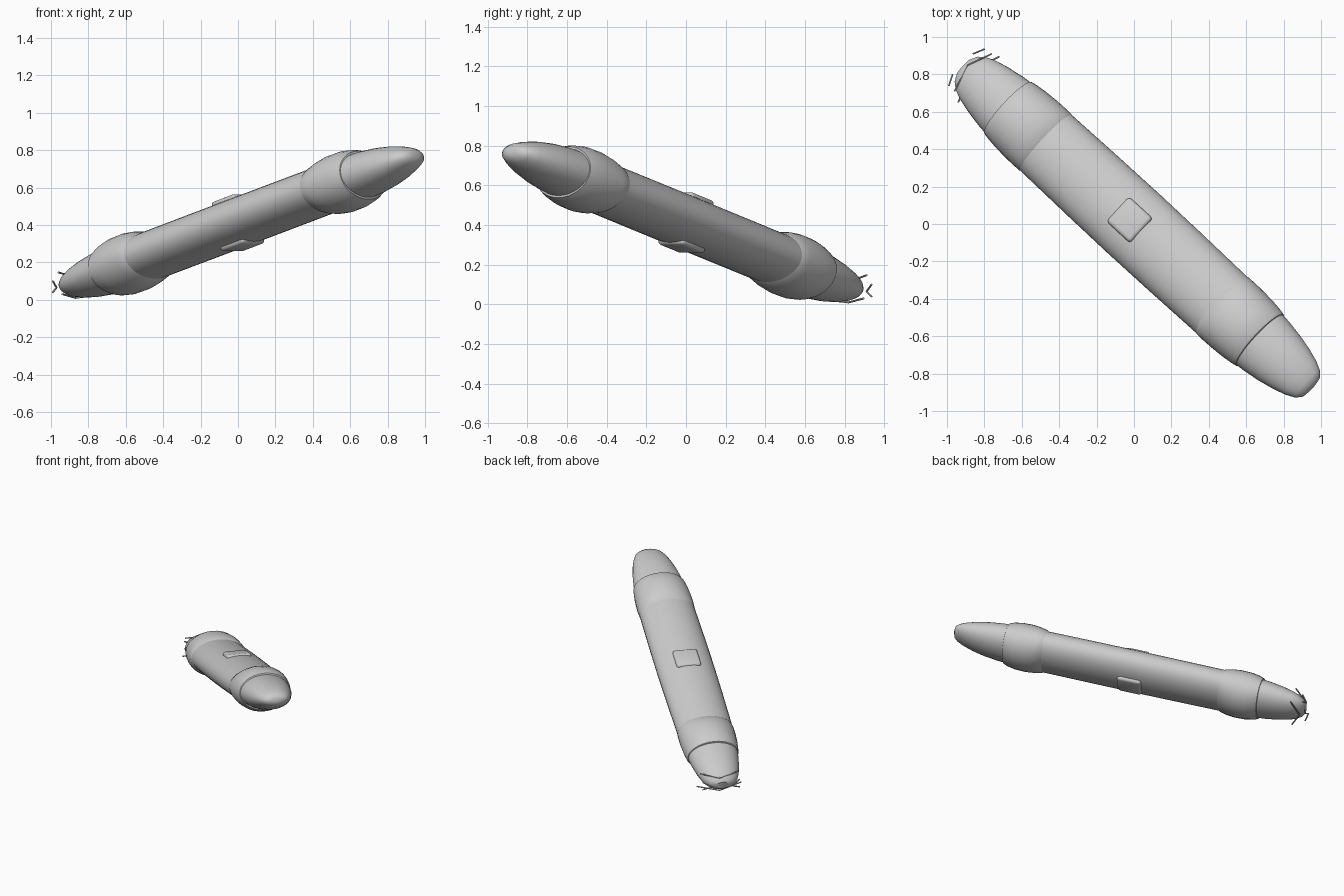
import bpy, bmesh, math
from mathutils import Vector, Matrix

if "Cube" in bpy.data.objects:
    bpy.data.objects.remove(bpy.data.objects["Cube"])

# Tilted frame: local X runs along the hull, local Z is the thin direction
d = Vector((0.708, -0.653, 0.268)).normalized()
side = Vector((0, 0, 1)).cross(d).normalized()
up = d.cross(side)
FRAME = Matrix.Translation((0, 0, 0.412)) @ Matrix((d, side, up)).transposed().to_4x4()
SEG = 32


def finish(name, bm, matrix, angle=35):
    bmesh.ops.recalc_face_normals(bm, faces=bm.faces)
    me = bpy.data.meshes.new(name)
    bm.to_mesh(me)
    bm.free()
    ob = bpy.data.objects.new(name, me)
    bpy.context.collection.objects.link(ob)
    ob.matrix_world = matrix
    bpy.ops.object.select_all(action='DESELECT')
    ob.select_set(True)
    bpy.context.view_layer.objects.active = ob
    bpy.ops.object.shade_smooth_by_angle(angle=math.radians(angle))
    return ob


def loft(name, stations, sign=1):
    """Elliptical sections: (distance along hull, half width, half thickness)."""
    bm = bmesh.new()
    rings = []
    for t, a, b in stations:
        rings.append([bm.verts.new((sign * t, a * math.cos(k * math.tau / SEG),
                                    b * math.sin(k * math.tau / SEG))) for k in range(SEG)])
    for r, s in zip(rings, rings[1:]):
        for k in range(SEG):
            j = (k + 1) % SEG
            bm.faces.new((r[k], r[j], s[j], s[k]))
    bm.faces.new(rings[0])
    bm.faces.new(rings[-1])
    return finish(name, bm, FRAME)


def bar(bm, p, q, r=0.005):
    p, q = Vector(p), Vector(q)
    rot = (q - p).to_track_quat('Z', 'Y').to_matrix().to_4x4()
    bmesh.ops.create_cone(bm, cap_ends=True, segments=6, radius1=r, radius2=r,
                          depth=(q - p).length,
                          matrix=Matrix.Translation((p + q) / 2) @ rot)


# Main hull
loft("hull", [(-0.90, 0.190, 0.122), (-0.66, 0.203, 0.128), (-0.3, 0.208, 0.128), (0, 0.210, 0.128),
              (0.3, 0.208, 0.128), (0.66, 0.203, 0.128), (0.90, 0.190, 0.122)])

# Thick collars at both ends
collar = [(0.65, 0.196, 0.122), (0.67, 0.205, 0.136), (0.72, 0.206, 0.152), (0.78, 0.205, 0.161),
          (0.86, 0.200, 0.160), (0.92, 0.193, 0.148), (0.95, 0.187, 0.134), (0.955, 0.170, 0.110)]
loft("front_collar", collar, 1)
loft("rear_collar", collar, -1)

# Tapered nose and slightly shorter tail
loft("nose", [(0.90, 0.187, 0.126), (1.00, 0.178, 0.121), (1.10, 0.163, 0.110), (1.19, 0.143, 0.093),
              (1.26, 0.122, 0.072), (1.31, 0.098, 0.052), (1.335, 0.070, 0.034), (1.343, 0.030, 0.014)])
loft("tail", [(0.90, 0.187, 0.126), (1.00, 0.177, 0.120), (1.10, 0.160, 0.106), (1.18, 0.140, 0.088),
              (1.23, 0.120, 0.070), (1.265, 0.092, 0.052), (1.285, 0.055, 0.030)], -1)

# Low hatch that shows above and below the middle of the hull
bm = bmesh.new()
bmesh.ops.create_cube(bm, size=1, matrix=Matrix.Diagonal((0.18, 0.18, 0.276, 1)))
bmesh.ops.bevel(bm, geom=bm.edges[:], offset=0.02, segments=3, profile=0.5, affect='EDGES')
finish("hatch", bm, FRAME)

# Thin V-shaped tail rods: end, corner, end
rods = {
    "top_tail_rod": ((-0.96, 0.71, 0.146), (-0.89, 0.85, 0.125), (-0.76, 0.91, 0.147)),
    "bottom_tail_rod": ((-0.94, 0.65, 0.03), (-0.87, 0.82, 0.010), (-0.72, 0.895, 0.03)),
    "right_tail_rod": ((-0.80, 0.935, 0.10), (-0.86, 0.91, 0.065), (-0.80, 0.935, 0.04)),
    "left_tail_rod": ((-0.99, 0.74, 0.10), (-0.97, 0.80, 0.065), (-0.99, 0.74, 0.04)),
}
for name, (p, corner, q) in rods.items():
    bm = bmesh.new()
    bar(bm, p, corner)
    bar(bm, corner, q)
    finish(name, bm, Matrix.Identity(4))
